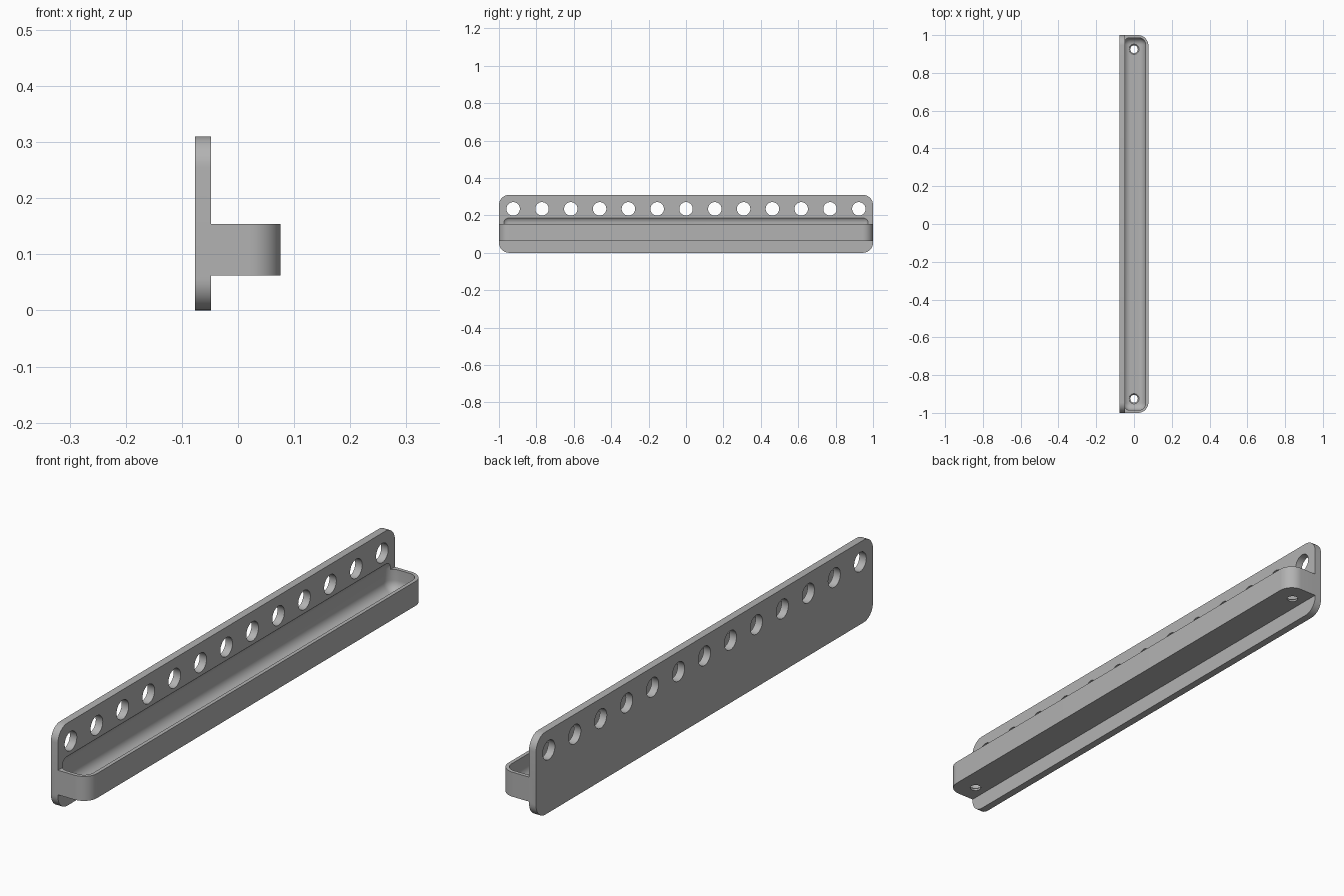
import bpy, bmesh, math
from mathutils import Matrix, Vector

default = bpy.data.objects.get("Cube")
if default:
    bpy.data.objects.remove(default, do_unlink=True)

grey = bpy.data.materials.new("plain grey")
grey.use_nodes = True
colour = (0.45, 0.45, 0.45, 1)
grey.diffuse_color = colour
grey.node_tree.nodes["Principled BSDF"].inputs["Base Color"].default_value = colour


def finish(name, bm):
    bmesh.ops.recalc_face_normals(bm, faces=bm.faces)
    mesh = bpy.data.meshes.new(name)
    bm.to_mesh(mesh)
    bm.free()
    mesh.materials.append(grey)
    obj = bpy.data.objects.new(name, mesh)
    bpy.context.collection.objects.link(obj)
    return obj


def rounded_box(name, low, high, radius, pick, segments=10):
    """Box between two corners; edges chosen by pick(direction, middle) are rounded."""
    low, high = Vector(low), Vector(high)
    bm = bmesh.new()
    size = Matrix.Diagonal((*(high - low), 1))
    bmesh.ops.create_cube(bm, size=1, matrix=Matrix.Translation((low + high) / 2) @ size)
    edges = []
    for e in bm.edges:
        a, b = (v.co for v in e.verts)
        if pick((b - a).normalized(), (a + b) / 2):
            edges.append(e)
    bmesh.ops.bevel(bm, geom=edges, offset=radius, segments=segments,
                    profile=0.5, affect='EDGES', clamp_overlap=True)
    return finish(name, bm)


def add_cone(bm, matrix, r1, r2, depth):
    bmesh.ops.create_cone(bm, cap_ends=True, segments=40, radius1=r1,
                          radius2=r2, depth=depth, matrix=matrix)


def boolean(target, other, operation):
    mod = target.modifiers.new(operation.title(), 'BOOLEAN')
    mod.operation, mod.solver, mod.object = operation, 'EXACT', other
    bpy.context.view_layer.objects.active = target
    bpy.ops.object.modifier_apply(modifier=mod.name)
    bpy.data.objects.remove(other, do_unlink=True)


# Upright back plate with rounded corners, and the tray in front of it
rack = rounded_box("wall_rack", (-0.077, -1, 0), (-0.048, 1, 0.31), 0.055,
                   lambda d, m: abs(d.x) > 0.9)
tray = rounded_box("tray", (-0.06, -1, 0.062), (0.076, 1, 0.154), 0.055,
                   lambda d, m: abs(d.z) > 0.9 and m.x > 0)
boolean(rack, tray, 'UNION')

# Soft-edged hollow of the tray, cutting slightly into the plate
hollow = rounded_box("tray_hollow", (-0.058, -0.986, 0.076), (0.062, 0.986, 0.198), 0.038,
                     lambda d, m: True)
boolean(rack, hollow, 'DIFFERENCE')

# Row of round holes through the plate
bm = bmesh.new()
for i in range(-6, 7):
    place = Matrix.Translation((-0.0625, i * 0.154, 0.235))
    add_cone(bm, place @ Matrix.Rotation(math.pi / 2, 4, 'Y'), 0.036, 0.036, 0.1)
boolean(rack, finish("plate_holes", bm), 'DIFFERENCE')

# Countersunk screw holes in the tray floor
for side in (-1, 1):
    for r1, r2, z, depth in ((0.02, 0.02, 0.08, 0.08), (0.018, 0.044, 0.08, 0.026)):
        bm = bmesh.new()
        add_cone(bm, Matrix.Translation((0, side * 0.925, z)), r1, r2, depth)
        boolean(rack, finish("screw_hole", bm), 'DIFFERENCE')

bpy.ops.object.select_all(action='DESELECT')
rack.select_set(True)
bpy.context.view_layer.objects.active = rack
bpy.ops.object.shade_smooth_by_angle(angle=math.radians(30))
